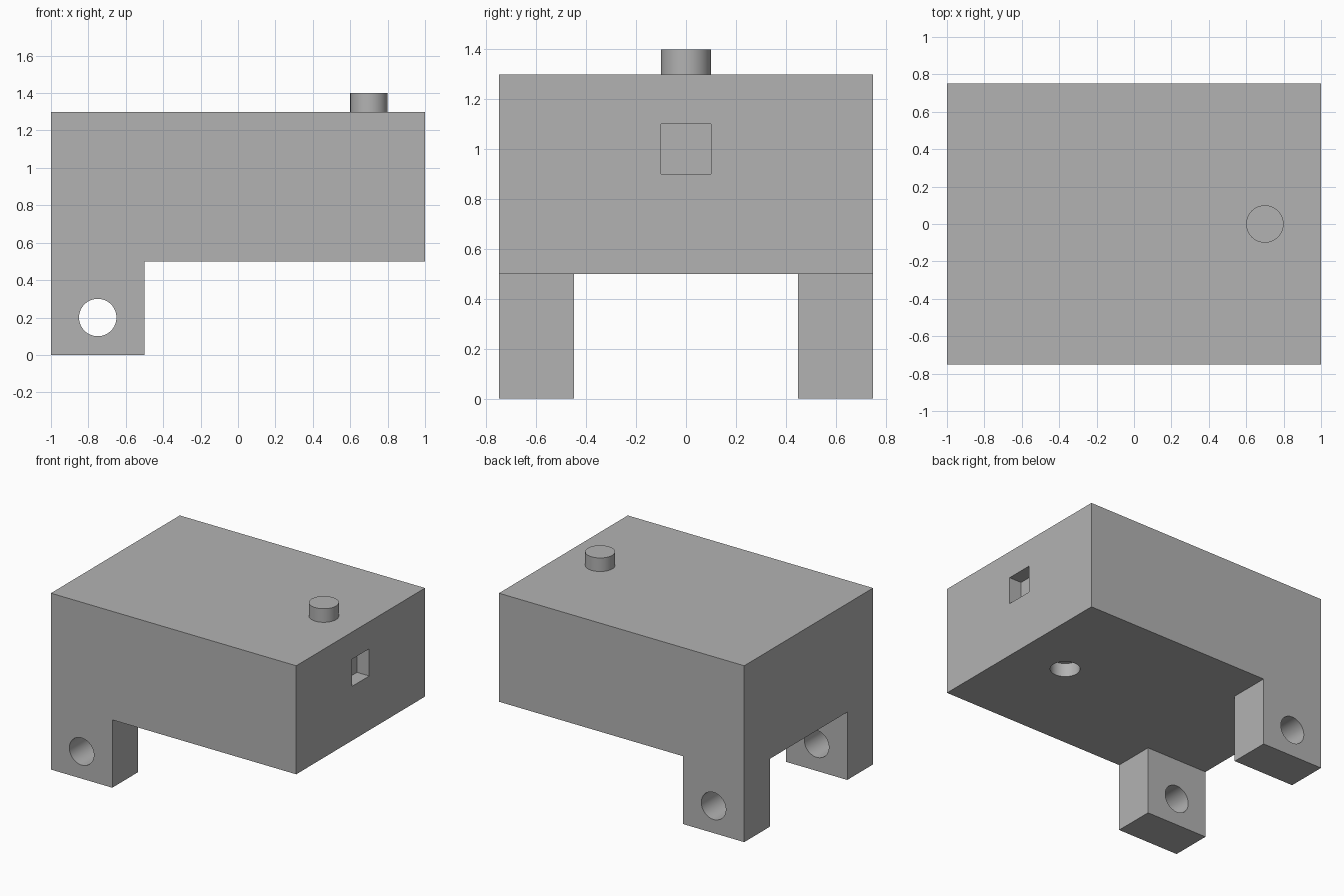
import bpy
import math

cube = bpy.data.objects.get("Cube")
if cube:
    bpy.data.objects.remove(cube, do_unlink=True)

GREY = (0.45, 0.45, 0.45, 1)
grey = bpy.data.materials.new("plain grey")
grey.use_nodes = True
grey.diffuse_color = GREY
grey.node_tree.nodes["Principled BSDF"].inputs["Base Color"].default_value = GREY


def finish(name):
    obj = bpy.context.object
    obj.name = name
    bpy.ops.object.transform_apply(location=False, rotation=True, scale=True)
    obj.data.materials.append(grey)
    return obj


def box(name, low, high):
    centre = [(a + b) / 2 for a, b in zip(low, high)]
    bpy.ops.mesh.primitive_cube_add(size=1, location=centre)
    bpy.context.object.scale = [b - a for a, b in zip(low, high)]
    return finish(name)


def cylinder(name, centre, depth, rotation=(0, 0, 0)):
    bpy.ops.mesh.primitive_cylinder_add(vertices=64, radius=0.1, depth=depth,
                                        location=centre, rotation=rotation)
    return finish(name)


def combine(target, tool, operation):
    mod = target.modifiers.new(operation.lower(), "BOOLEAN")
    mod.operation = operation
    mod.solver = "EXACT"
    mod.object = tool
    bpy.context.view_layer.objects.active = target
    bpy.ops.object.modifier_apply(modifier=mod.name)
    bpy.data.objects.remove(tool, do_unlink=True)


def smooth(obj):
    bpy.ops.object.select_all(action="DESELECT")
    obj.select_set(True)
    bpy.context.view_layer.objects.active = obj
    bpy.ops.object.shade_smooth_by_angle(angle=math.radians(30))


# Main block with two legs, each flush with the outer faces
body = box("body", (-1, -0.75, 0.5), (1, 0.75, 1.3))
for side in (-1, 1):
    y_low, y_high = sorted((side * 0.45, side * 0.75))
    leg = box("leg", (-1, y_low, 0), (-0.5, y_high, 0.5))
    combine(body, leg, "UNION")

# Axle hole through both legs
axle = cylinder("axle_cutter", (-0.75, 0, 0.2), 2, (math.pi / 2, 0, 0))
combine(body, axle, "DIFFERENCE")

# Shallow square pocket in the end face
pocket = box("pocket_cutter", (0.9, -0.1, 0.9), (1.1, 0.1, 1.1))
combine(body, pocket, "DIFFERENCE")

# Shallow round socket in the underside
socket = cylinder("socket_cutter", (0.6, 0, 0.5), 0.2)
combine(body, socket, "DIFFERENCE")
smooth(body)

# Round peg on top
peg = cylinder("top_peg", (0.7, 0, 1.35), 0.1)
smooth(peg)
